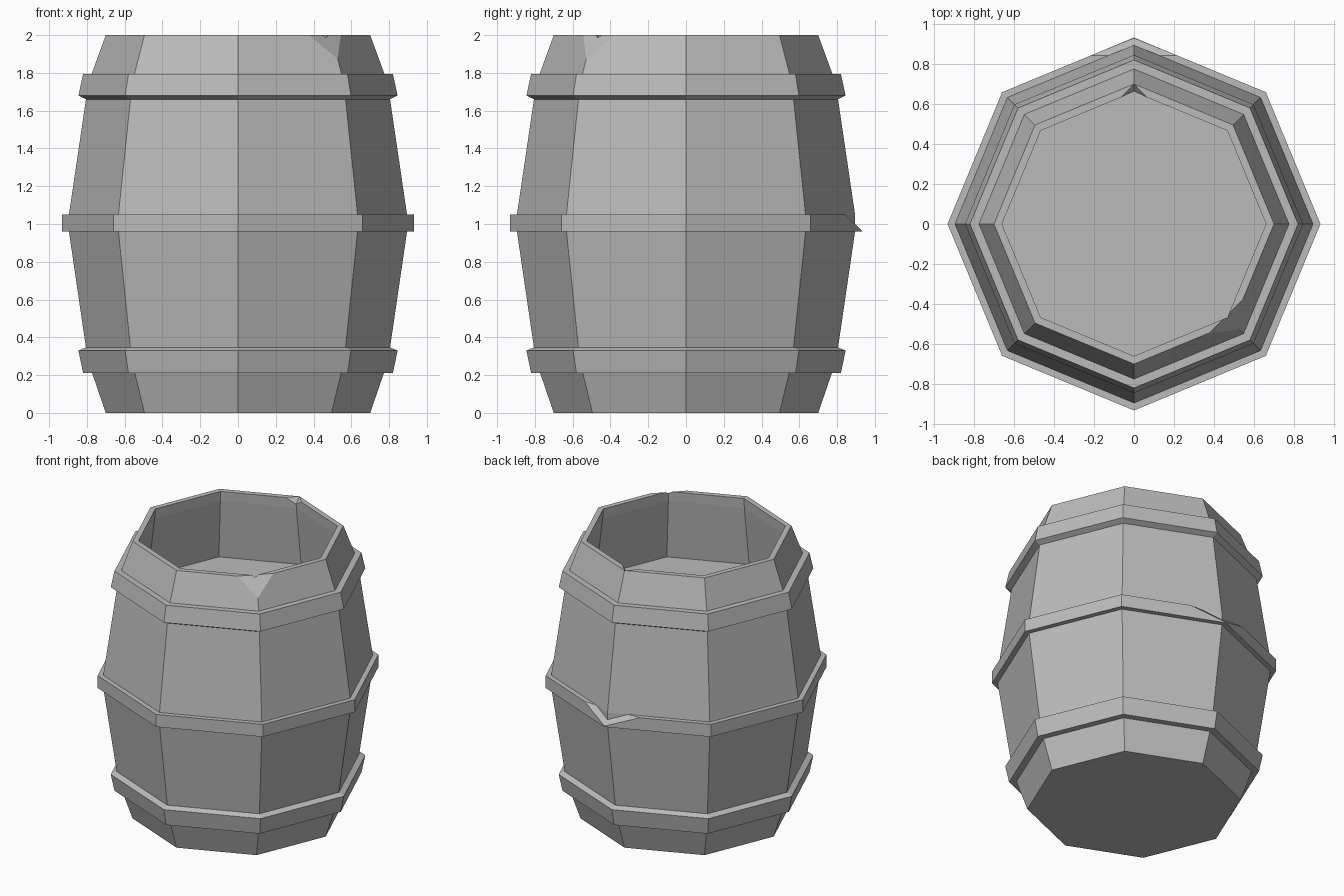
import bpy
import bmesh
from math import cos, sin, tau

if "Cube" in bpy.data.objects:
    bpy.data.objects.remove(bpy.data.objects["Cube"])

SIDES = 8

grey = bpy.data.materials.new("plain grey")
grey.use_nodes = True
COLOUR = (0.5, 0.5, 0.5, 1)
grey.diffuse_color = COLOUR
grey.node_tree.nodes["Principled BSDF"].inputs["Base Color"].default_value = COLOUR


def finish(bm, name):
    bmesh.ops.recalc_face_normals(bm, faces=bm.faces)
    mesh = bpy.data.meshes.new(name)
    bm.to_mesh(mesh)
    bm.free()
    mesh.materials.append(grey)
    obj = bpy.data.objects.new(name, mesh)
    bpy.context.collection.objects.link(obj)
    return obj


def lathe(name, profile, closed=False):
    """Octagonal turning of (radius, height) points; open ends get flat caps."""
    bm = bmesh.new()
    rings = [[bm.verts.new((r * cos(tau * i / SIDES), r * sin(tau * i / SIDES), z))
              for i in range(SIDES)] for r, z in profile]
    pairs = list(zip(rings, rings[1:]))
    if closed:
        pairs.append((rings[-1], rings[0]))
    else:
        bm.faces.new(rings[0])
        bm.faces.new(rings[-1])
    for a, b in pairs:
        for i in range(SIDES):
            j = (i + 1) % SIDES
            bm.faces.new((a[i], a[j], b[j], b[i]))
    return finish(bm, name)


def chip(target, name, points):
    """Cut the convex hull of the points out of the target."""
    bm = bmesh.new()
    bmesh.ops.convex_hull(bm, input=[bm.verts.new(p) for p in points])
    cutter = finish(bm, name)
    cutter.hide_render = True
    cutter.hide_viewport = True
    cutter.display_type = 'WIRE'
    mod = target.modifiers.new(name, 'BOOLEAN')
    mod.operation = 'DIFFERENCE'
    mod.solver = 'EXACT'
    mod.object = cutter
    bpy.context.view_layer.objects.active = target
    bpy.ops.object.modifier_apply(modifier=mod.name)
    bpy.data.objects.remove(cutter)


# Staves: outer bulge, rim, flared inside wall and the recessed head
staves = lathe("barrel_staves", [
    (0.70, 0), (0.772, 0.21), (0.805, 0.345), (0.895, 0.96), (0.895, 1.05),
    (0.805, 1.66), (0.775, 1.795), (0.70, 2), (0.66, 2), (0.665, 1.93), (0.72, 1.5)])

# Hoops
lathe("lower_hoop", [(0.74, 0.21), (0.82, 0.21), (0.845, 0.33), (0.805, 0.347),
                     (0.74, 0.347)], closed=True)
middle = lathe("middle_hoop", [(0.85, 0.96), (0.932, 0.96), (0.932, 1.05),
                               (0.85, 1.05)], closed=True)
lathe("upper_hoop", [(0.75, 1.66), (0.805, 1.66), (0.845, 1.68), (0.82, 1.795),
                     (0.75, 1.795)], closed=True)

# Broken corner of the rim
chip(staves, "rim_chip", [(0.36, -0.56, 2), (0.56, -0.36, 2), (0.53, -0.53, 1.87),
                          (0.36, -0.56, 2.1), (0.56, -0.36, 2.1), (0.8, -0.8, 2.1),
                          (0.6, -0.6, 1.87)])

# Small notch on the inside of the rim
chip(staves, "rim_notch", [(0, 0.705, 2.005), (-0.09, 0.61, 2.005),
                           (0.09, 0.61, 2.005), (0, 0.64, 1.93)])

# Worn corner of the middle hoop
chip(middle, "hoop_chip", [(-0.22, 0.842, 1.05), (0.22, 0.842, 1.05), (0, 0.929, 0.965),
                           (-0.22, 0.842, 1.1), (0.22, 0.842, 1.1),
                           (0, 1.0, 0.965), (0, 1.1, 1.1)])
